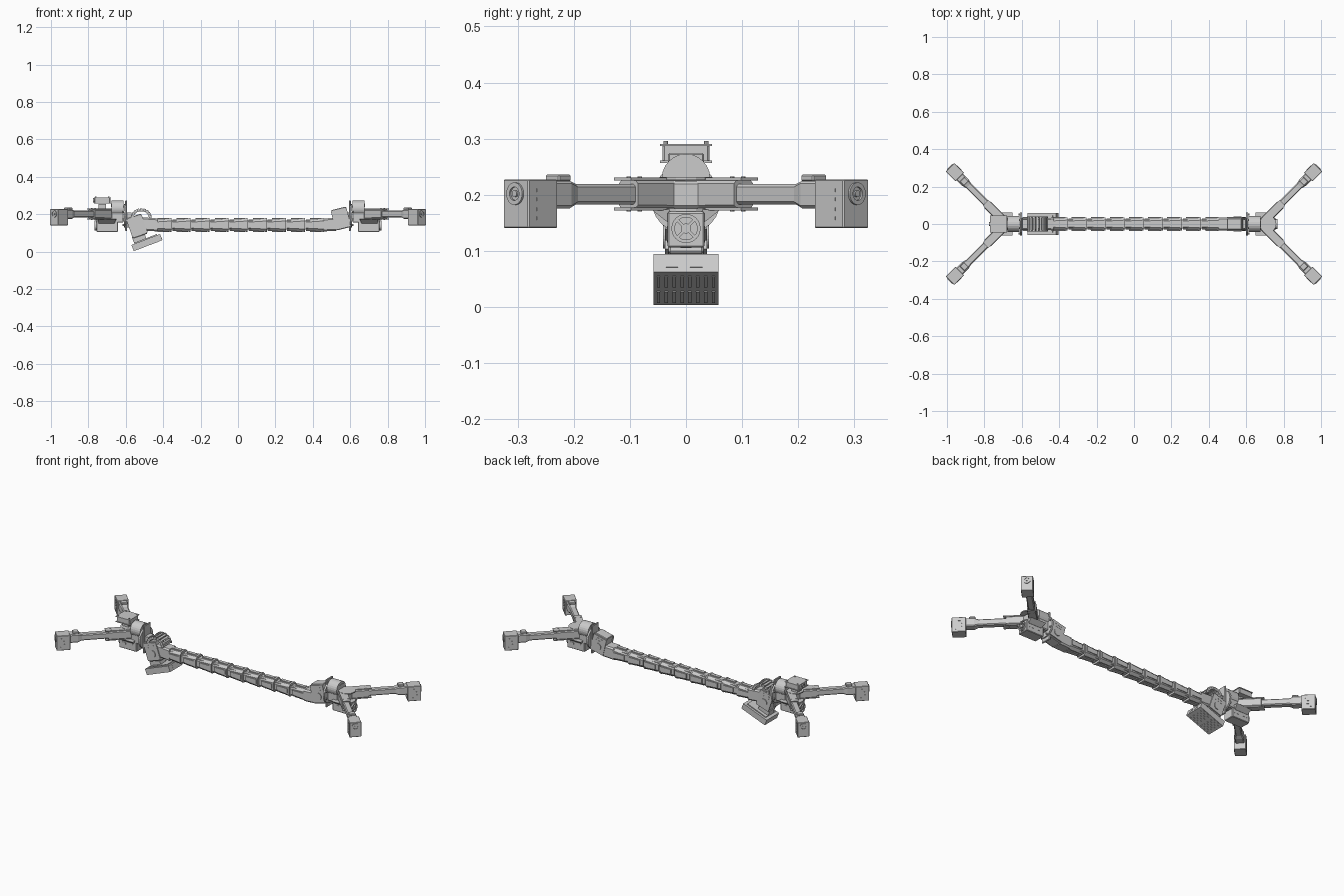
import bpy, bmesh, math
from mathutils import Matrix

cube = bpy.data.objects.get("Cube")
if cube:
    bpy.data.objects.remove(cube, do_unlink=True)

GREY = bpy.data.materials.new("light grey")
GREY.use_nodes = True
GREY.diffuse_color = (0.6, 0.6, 0.6, 1)
GREY.node_tree.nodes["Principled BSDF"].inputs["Base Color"].default_value = (0.6, 0.6, 0.6, 1)
I = Matrix.Identity(4)


def finish(name, bm, matrix, bevel=0):
    bmesh.ops.recalc_face_normals(bm, faces=bm.faces)
    me = bpy.data.meshes.new(name)
    bm.to_mesh(me)
    bm.free()
    me.materials.append(GREY)
    ob = bpy.data.objects.new(name, me)
    ob.matrix_world = matrix
    bpy.context.collection.objects.link(ob)
    if bevel:
        mod = ob.modifiers.new("bevel", "BEVEL")
        mod.width, mod.segments = bevel, 1


def box(name, loc, size, base=I, bevel=0):
    bm = bmesh.new()
    bmesh.ops.create_cube(bm, size=1, matrix=Matrix.Diagonal((*size, 1)))
    finish(name, bm, base @ Matrix.Translation(loc), bevel)


def disc(name, loc, r, depth, axis="X", base=I, sides=24):
    bm = bmesh.new()
    bmesh.ops.create_cone(bm, cap_ends=True, segments=sides, radius1=r, radius2=r, depth=depth)
    turn = {"X": Matrix.Rotation(math.pi / 2, 4, "Y"),
            "Y": Matrix.Rotation(math.pi / 2, 4, "X"), "Z": I}[axis]
    finish(name, bm, base @ Matrix.Translation(loc) @ turn)


def ring(name, loc, outer, inner, depth, base=I):
    """Flat ring facing along x."""
    bm = bmesh.new()
    n, loops = 24, []
    for r, x in ((outer, 0), (outer, depth), (inner, depth), (inner, 0)):
        loops.append([bm.verts.new((x, r * math.cos(a), r * math.sin(a)))
                      for a in (2 * math.pi * i / n for i in range(n))])
    for k in range(4):
        a, b = loops[k], loops[(k + 1) % 4]
        for i in range(n):
            j = (i + 1) % n
            bm.faces.new((a[i], a[j], b[j], b[i]))
    finish(name, bm, base @ Matrix.Translation(loc))


def loft(name, sections, base=I, c=0.0):
    """Skin rectangles (x, half width, low z, high z) along x, with corners cut by c."""
    bm = bmesh.new()
    rings = []
    for x, w, lo, hi in sections:
        pts = [(w, lo), (w, hi), (-w, hi), (-w, lo)]
        if c:
            pts = [(-w + c, lo), (w - c, lo), (w, lo + c), (w, hi - c),
                   (w - c, hi), (-w + c, hi), (-w, hi - c), (-w, lo + c)]
        rings.append([bm.verts.new((x, y, z)) for y, z in pts])
    for a, b in zip(rings, rings[1:]):
        for i in range(len(a)):
            j = (i + 1) % len(a)
            bm.faces.new((a[i], a[j], b[j], b[i]))
    bm.faces.new(rings[0])
    bm.faces.new(rings[-1])
    finish(name, bm, base)


def arm(base):
    """Radial arm pointing along local +x from the hub centre."""
    loft("arm_sleeve", [(0.02, 0.024, 0.175, 0.226), (0.145, 0.024, 0.176, 0.226)], base, 0.006)
    for z in (0.175, 0.228):
        box("sleeve_plate", (0.09, 0, z), (0.14, 0.042, 0.005), base)
        for y in (-0.014, 0.014):
            disc("sleeve_bolt", (0.13, y, z), 0.004, 0.009, "Z", base, 8)
    loft("arm_tube", [(0.10, 0.018, 0.183, 0.219), (0.29, 0.018, 0.183, 0.219),
                      (0.312, 0.024, 0.176, 0.225), (0.36, 0.024, 0.176, 0.225)], base, 0.005)
    # Foot motor housing with raised slots and an end horn
    box("foot_block", (0.392, 0, 0.184), (0.074, 0.064, 0.087), base, 0.002)
    box("foot_neck", (0.322, 0, 0.23), (0.032, 0.036, 0.013), base, 0.003)
    ring("foot_horn", (0.428, 0, 0.202), 0.02, 0.012, 0.005, base)
    disc("foot_horn_pin", (0.43, 0, 0.202), 0.006, 0.006, base=base)
    for side in (-1, 1):
        for z in (0.158, 0.174, 0.192, 0.208):
            box("foot_slot", (0.392, side * 0.032, z), (0.034, 0.002, 0.006), base)


def end_assembly(base):
    """Hub, joint motors and two spread arms, pointing along local +x."""
    for side in (-1, 1):
        arm(base @ Matrix.Translation((0.68, 0, 0)) @ Matrix.Rotation(side * math.pi / 4, 4, "Z"))
    for z in (0.173, 0.229):
        disc("hub_plate", (0.715, 0, z), 0.046, 0.006, "Z", base, 16)
    box("hub_core", (0.70, 0, 0.2), (0.07, 0.06, 0.05), base, 0.006)
    # Lower motor, its flared bracket and spoked horn
    box("lower_motor", (0.70, 0, 0.138), (0.115, 0.066, 0.064), base, 0.003)
    loft("motor_bracket", [(0.152, 0.034, -0.745, -0.66), (0.174, 0.062, -0.75, -0.65)],
         base @ Matrix.Rotation(-math.pi / 2, 4, "Y"))
    ring("lower_horn", (0.757, 0, 0.14), 0.026, 0.02, 0.009, base)
    disc("lower_horn_hub", (0.762, 0, 0.14), 0.009, 0.01, base=base)
    for k in range(2):
        spin = Matrix.Translation((0.761, 0, 0.14)) @ Matrix.Rotation(k * math.pi / 2 + 0.8, 4, "X")
        box("horn_spoke", (0, 0, 0), (0.007, 0.044, 0.005), base @ spin)
    for side in (-1, 1):
        for x in (0.672, 0.728):
            box("motor_side_slot", (x, side * 0.033, 0.138), (0.03, 0.002, 0.012), base)
    # Domed wrist motor and turning flange
    disc("wrist_motor", (0.645, 0, 0.23), 0.043, 0.065, base=base)
    box("wrist_housing", (0.645, 0, 0.19), (0.068, 0.07, 0.07), base, 0.005)
    box("wrist_window", (0.678, 0, 0.248), (0.004, 0.036, 0.018), base)
    disc("turning_flange", (0.605, 0, 0.192), 0.062, 0.01, base=base)
    box("flange_plate", (0.598, 0, 0.192), (0.01, 0.064, 0.165), base, 0.003)
    for k in range(8):
        a = k * math.pi / 4 + math.pi / 8
        disc("flange_bolt", (0.612, 0.054 * math.cos(a), 0.192 + 0.054 * math.sin(a)),
             0.005, 0.01, base=base, sides=8)


def tilted_joint(name, base, height):
    """Motor with side plates, horns and slots, shared by both inner joints."""
    box(name + "_motor", (0, 0, 0), (0.08, 0.062, height), base, 0.003)
    for side in (-1, 1):
        box(name + "_side_plate", (0, side * 0.034, 0), (0.086, 0.006, height - 0.012), base)
        disc(name + "_horn", (0, side * 0.038, -0.012), 0.021, 0.006, "Y", base)
        for z in (0.022, 0.036):
            box(name + "_slot", (0, side * 0.037, z), (0.045, 0.002, 0.006), base)


end_assembly(I)
end_assembly(Matrix.Rotation(math.pi, 4, "Z"))

# Segmented beam of overlapping tapered sleeves
COUNT, START, STEP = 9, -0.455, 0.102
box("beam_core", (0.0, 0, 0.143), (0.94, 0.05, 0.05))
for i in range(COUNT):
    x = START + i * STEP
    loft("beam_segment", [(x + 0.002, 0.030, 0.112, 0.172), (x + 0.096, 0.034, 0.107, 0.178)],
         c=0.014)
    loft("segment_collar", [(x + 0.09, 0.035, 0.106, 0.179), (x + 0.099, 0.035, 0.106, 0.179)],
         c=0.014)
    for z in (0.108, 0.178):
        box("segment_rib", (x + 0.055, 0, z), (0.06, 0.02, 0.006))
    for side in (-1, 1):
        box("side_tab", (x + 0.055, side * 0.034, 0.143), (0.07, 0.006, 0.026))

# Joint between the beam and the left end
tilted_joint("elbow", Matrix.Translation((0.55, 0, 0.177)) @ Matrix.Rotation(-0.24, 4, "Y"), 0.112)
loft("elbow_fork", [(0.455, 0.034, 0.108, 0.178), (0.525, 0.034, 0.112, 0.18)], c=0.008)
box("elbow_link", (0.585, 0, 0.17), (0.03, 0.05, 0.08))

# Joint carrying the sensor panel
tilted_joint("shoulder", Matrix.Translation((-0.54, 0, 0.137)) @ Matrix.Rotation(-0.33, 4, "Y"), 0.112)
loft("shoulder_fork", [(-0.53, 0.03, 0.115, 0.185), (-0.43, 0.034, 0.108, 0.178)], c=0.008)
box("shoulder_link", (-0.585, 0, 0.17), (0.03, 0.05, 0.08))

# Sensor panel with a vented underside
panel = Matrix.Translation((-0.487, 0, 0.049)) @ Matrix.Rotation(math.radians(-21), 4, "Y")
box("panel_body", (0, 0, 0), (0.164, 0.116, 0.035), panel)
box("panel_top_rim", (0, 0, 0.019), (0.13, 0.09, 0.008), panel)
box("panel_mount", (-0.03, 0, 0.035), (0.07, 0.05, 0.04), panel)
for i in range(8):
    for x in (-0.04, 0.035):
        box("panel_vent", (x, -0.049 + i * 0.014, -0.0175), (0.055, 0.006, 0.002), panel)
for y in (-0.025, 0.018):
    for z in (-0.006, 0.005):
        box("panel_port", (0.082, y, z), (0.002, 0.022, 0.004), panel)

# Arched cable chain over the shoulder
for i in range(9):
    a = math.radians(10 + i * 20)
    link = Matrix.Translation((-0.517 + 0.048 * math.cos(a), 0, 0.182 + 0.042 * math.sin(a)))
    link = link @ Matrix.Rotation(math.pi / 2 - a, 4, "Y")
    box("chain_link", (0, 0, 0), (0.012, 0.074, 0.01), link)
    for side in (-1, 1):
        box("chain_side", (0, side * 0.036, 0), (0.014, 0.006, 0.016), link)

# Camera on the right hub
box("camera_post", (-0.725, 0, 0.24), (0.04, 0.04, 0.03))
box("camera_body", (-0.725, 0, 0.274), (0.085, 0.084, 0.034), bevel=0.004)
for z in (0.259, 0.289):
    box("camera_plate", (-0.725, 0, z), (0.092, 0.092, 0.004))
for x in (-0.76, -0.69):
    for y in (-0.036, 0.036):
        disc("camera_bolt", (x, y, 0.291), 0.004, 0.01, "Z", sides=8)
ring("camera_lens", (-0.774, 0, 0.274), 0.012, 0.007, 0.008)
